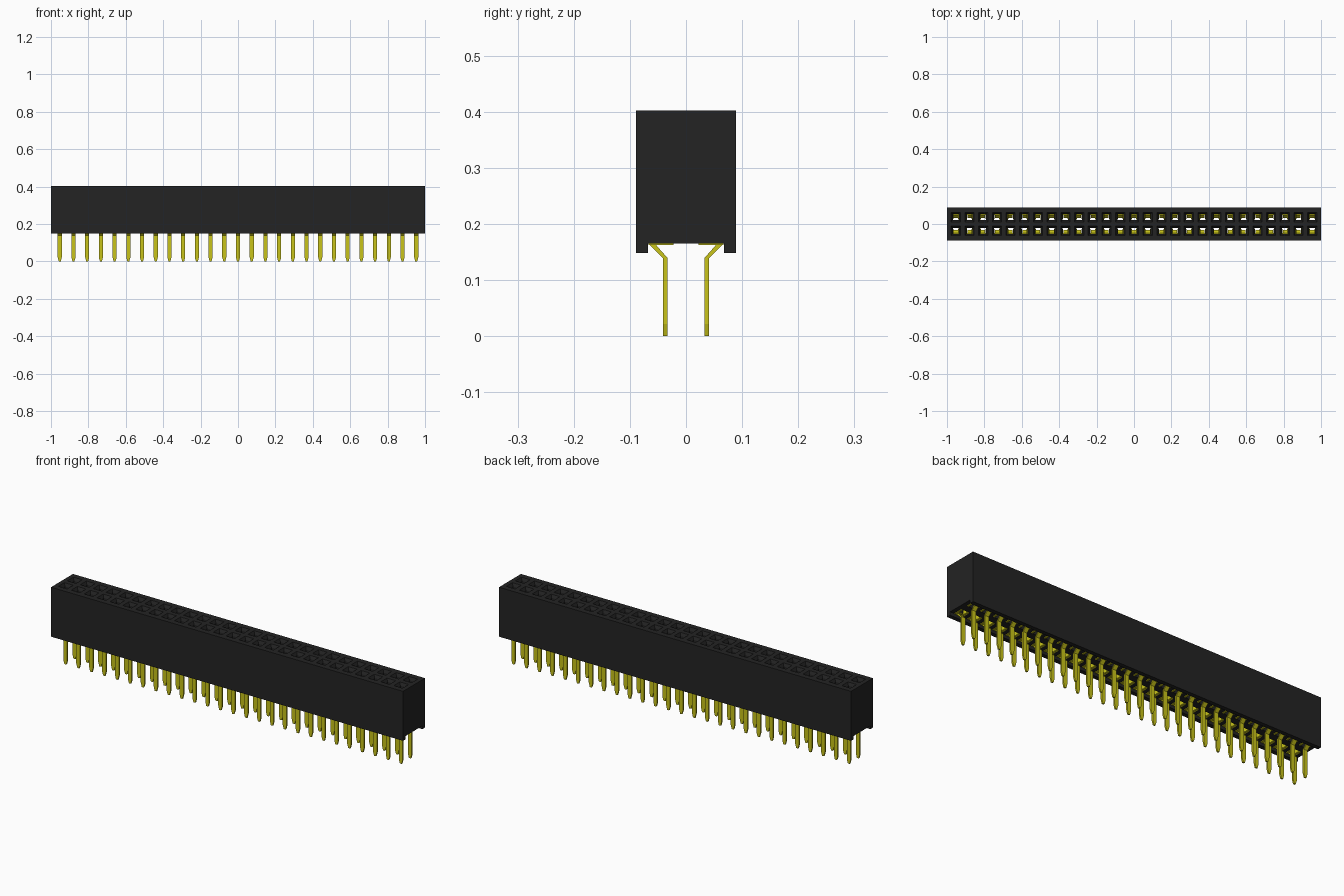
import bpy, bmesh

if "Cube" in bpy.data.objects:
    bpy.data.objects.remove(bpy.data.objects["Cube"])

COLUMNS, PITCH = 27, 0.0733
ROW_Y = PITCH / 2
WIDTH, Z_LOW, Z_FLOOR, Z_TOP = 0.089, 0.148, 0.165, 0.402


def material(name, rgb):
    mat = bpy.data.materials.new(name)
    mat.use_nodes = True
    mat.diffuse_color = (*rgb, 1)
    mat.node_tree.nodes["Principled BSDF"].inputs["Base Color"].default_value = (*rgb, 1)
    return mat


black = material("black plastic", (0.017, 0.017, 0.017))
yellow = material("yellow metal", (0.58, 0.55, 0.01))


def loft(bm, sections):
    """Join horizontal rectangles (z, x0, x1, y0, y1) into a closed solid."""
    rings = [[bm.verts.new(p) for p in
              ((x0, y0, z), (x1, y0, z), (x1, y1, z), (x0, y1, z))]
             for z, x0, x1, y0, y1 in sections]
    bm.faces.new(rings[0][::-1])
    bm.faces.new(rings[-1])
    for a, b in zip(rings, rings[1:]):
        for i in range(4):
            j = (i + 1) % 4
            bm.faces.new((a[i], a[j], b[j], b[i]))


def box(bm, x0, x1, y0, y1, z0, z1):
    loft(bm, [(z0, x0, x1, y0, y1), (z1, x0, x1, y0, y1)])


def repeat_cells(bm):
    """Mirror one cell to the other row, then repeat it along the length."""
    twin = bmesh.ops.duplicate(bm, geom=bm.verts[:] + bm.edges[:] + bm.faces[:])["geom"]
    for v in twin:
        if isinstance(v, bmesh.types.BMVert):
            v.co.y *= -1
    cell = bm.verts[:] + bm.edges[:] + bm.faces[:]
    bmesh.ops.translate(bm, verts=bm.verts[:], vec=(-PITCH * (COLUMNS - 1) / 2, 0, 0))
    for i in range(1, COLUMNS):
        copy = bmesh.ops.duplicate(bm, geom=cell)["geom"]
        bmesh.ops.translate(bm, verts=[g for g in copy if isinstance(g, bmesh.types.BMVert)],
                            vec=(PITCH * i, 0, 0))


def finish(bm, name, mat):
    bmesh.ops.recalc_face_normals(bm, faces=bm.faces[:])
    mesh = bpy.data.meshes.new(name)
    bm.to_mesh(mesh)
    bm.free()
    mesh.materials.append(mat)
    obj = bpy.data.objects.new(name, mesh)
    bpy.context.collection.objects.link(obj)
    return obj


# Housing: block with an open channel along its underside
profile = [(-WIDTH, Z_LOW), (-0.068, Z_LOW), (-0.068, Z_FLOOR), (0.068, Z_FLOOR),
           (0.068, Z_LOW), (WIDTH, Z_LOW), (WIDTH, Z_TOP), (-WIDTH, Z_TOP)]
bm = bmesh.new()
face = bm.faces.new([bm.verts.new((-1, y, z)) for y, z in profile])
side = bmesh.ops.extrude_face_region(bm, geom=[face])["geom"]
bmesh.ops.translate(bm, verts=[g for g in side if isinstance(g, bmesh.types.BMVert)],
                    vec=(2, 0, 0))
housing = finish(bm, "housing", black)

# Socket cutter: contact chamber, narrow neck and flared mouth
bm = bmesh.new()
n, m = 0.016, 0.026
loft(bm, [(0.155, -0.025, 0.025, 0.019, 0.0675),
          (0.365, -0.025, 0.025, 0.019, 0.0675),
          (0.366, -n, n, ROW_Y - n, ROW_Y + n),
          (0.388, -n, n, ROW_Y - n, ROW_Y + n),
          (0.404, -m, m, ROW_Y - m, ROW_Y + m)])
repeat_cells(bm)
cutter = finish(bm, "socket_cutter", black)
cutter.hide_render = True
cutter.hide_set(True)
cut = housing.modifiers.new("sockets", "BOOLEAN")
cut.object = cutter
cut.operation = "DIFFERENCE"
cut.solver = "EXACT"

# Pins: tapered tip, straight leg and outward bend
bm = bmesh.new()
w, t = 0.011, 0.004
loft(bm, [(0.0, -0.005, 0.005, ROW_Y - t, ROW_Y + t),
          (0.022, -w, w, ROW_Y - t, ROW_Y + t),
          (0.139, -w, w, ROW_Y - t, ROW_Y + t),
          (0.1645, -w, w, 0.055, 0.067)])
repeat_cells(bm)
finish(bm, "pins", yellow)

# Contacts: U-shaped base with two spring arms inside each socket
bm = bmesh.new()
box(bm, -0.024, 0.024, 0.048, 0.067, 0.163, 0.168)
for s in (-1, 1):
    x0, x1 = sorted((s * 0.0145, s * 0.024))
    box(bm, x0, x1, 0.022, 0.048, 0.163, 0.168)
    arm = []
    for z, x in ((0.168, 0.0215), (0.325, 0.0145), (0.355, 0.019)):
        a, b = sorted((s * (x - 0.0025), s * (x + 0.0025)))
        arm.append((z, a, b, 0.028, 0.058))
    loft(bm, arm)
repeat_cells(bm)
finish(bm, "contacts", yellow)
